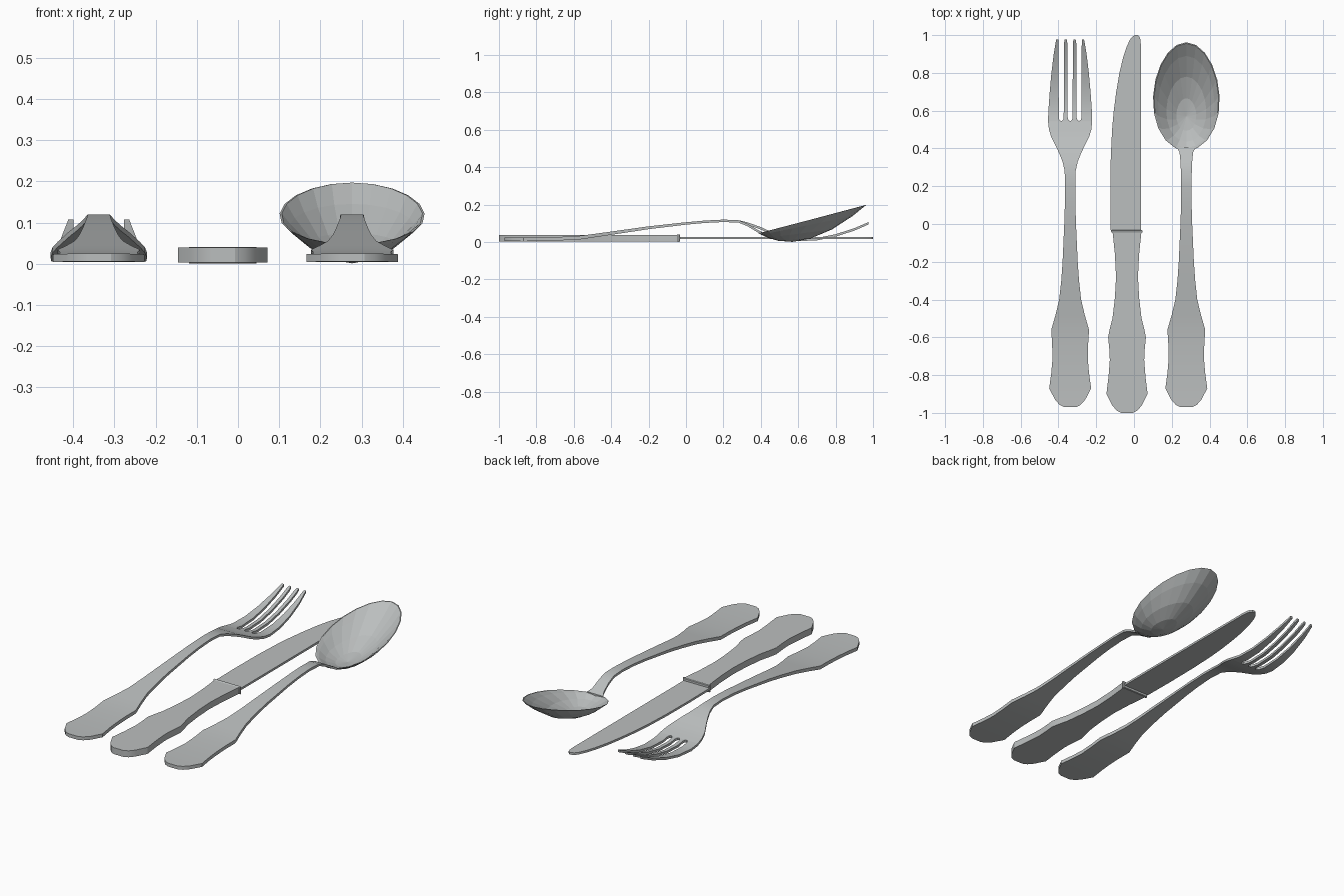
import bpy, bmesh, math

if "Cube" in bpy.data.objects:
    bpy.data.objects.remove(bpy.data.objects["Cube"])

steel = bpy.data.materials.new("brushed_steel")
steel.diffuse_color = (0.5, 0.52, 0.52, 1)
steel.use_nodes = True
steel.node_tree.nodes["Principled BSDF"].inputs["Base Color"].default_value = steel.diffuse_color


def loft(bm, rows):
    """Closed strip through rows of (y, x_left, x_right, z_bottom, z_top)."""
    rings = [[bm.verts.new(p) for p in ((l, y, b), (r, y, b), (r, y, t), (l, y, t))]
             for y, l, r, b, t in rows]
    for a, c in zip(rings, rings[1:]):
        for i in range(4):
            j = (i + 1) % 4
            bm.faces.new((a[i], a[j], c[j], c[i]))
    bm.faces.new(rings[0][::-1])
    bm.faces.new(rings[-1])


def finish(bm, name, x=0.0, smooth=True):
    bmesh.ops.recalc_face_normals(bm, faces=bm.faces)
    me = bpy.data.meshes.new(name)
    bm.to_mesh(me)
    bm.free()
    me.materials.append(steel)
    ob = bpy.data.objects.new(name, me)
    bpy.context.collection.objects.link(ob)
    ob.location.x = x
    if smooth:
        bpy.ops.object.select_all(action='DESELECT')
        ob.select_set(True)
        bpy.context.view_layer.objects.active = ob
        bpy.ops.object.shade_smooth_by_angle(angle=math.radians(25))
    return ob


def lerp(table, y):
    for (y0, a), (y1, b) in zip(table, table[1:]):
        if y <= y1:
            return a + (b - a) * max(0, (y - y0) / (y1 - y0))
    return table[-1][1]


# Shared handle: (y, half width) and (y, top height)
HANDLE = [(-0.97, 0.03), (-0.958, 0.055), (-0.93, 0.08), (-0.87, 0.111), (-0.79, 0.1),
          (-0.72, 0.094), (-0.64, 0.095), (-0.56, 0.1), (-0.48, 0.077), (-0.4, 0.058),
          (-0.3, 0.047), (-0.2, 0.04), (0, 0.031), (0.1, 0.028), (0.2, 0.027), (0.28, 0.029)]
RISE = [(-0.97, 0.025), (-0.87, 0.023), (-0.72, 0.025), (-0.56, 0.034), (-0.4, 0.056),
        (-0.2, 0.084), (0, 0.106), (0.1, 0.115), (0.2, 0.12), (0.28, 0.117)]
FORK_Z = RISE + [(0.33, 0.105), (0.4, 0.08), (0.46, 0.053), (0.53, 0.03), (0.6, 0.018),
                 (0.7, 0.022), (0.8, 0.042), (0.9, 0.074), (0.976, 0.107)]
SPOON_Z = RISE + [(0.33, 0.097), (0.38, 0.067), (0.41, 0.052)]
THICK = [(-0.97, 0.019), (-0.56, 0.019), (0, 0.013), (0.976, 0.013)]


def row(y, l, r, ztab):
    z = lerp(ztab, y)
    return (y, l, r, z - lerp(THICK, y), z)


# Fork: handle and head, then four tines
bm = bmesh.new()
head = HANDLE + [(0.33, 0.04), (0.37, 0.056), (0.4, 0.07), (0.46, 0.1), (0.5, 0.112), (0.545, 0.117)]
loft(bm, [row(y, -w, w, FORK_Z) for y, w in head])
OUTER = [(0.545, 0.117), (0.6, 0.115), (0.7, 0.108), (0.8, 0.099), (0.9, 0.087), (0.976, 0.074)]
SLOT = [(0.545, 0.0), (0.548, 0.007), (0.555, 0.011), (0.565, 0.013), (0.976, 0.0145)]
TINE_Y = [0.545, 0.548, 0.555, 0.565, 0.6, 0.65, 0.7, 0.75, 0.8, 0.85, 0.9, 0.955, 0.976]
for s in (-1, 1):
    inner, outer = [], []
    for y in TINE_Y:
        g = lerp(SLOT, y)
        tip = 0.003 if y > 0.97 else 0
        a = sorted((s * (g + tip), s * (0.047 - g - tip)))
        b = sorted((s * (0.047 + g), s * lerp(OUTER, y)))
        inner.append(row(y, *a, FORK_Z))
        outer.append(row(y, *b, FORK_Z))
    loft(bm, inner)
    loft(bm, outer)
finish(bm, "fork", -0.338)

# Spoon handle
bm = bmesh.new()
loft(bm, [row(y, -w, w, SPOON_Z) for y, w in HANDLE + [(0.33, 0.031), (0.38, 0.036), (0.405, 0.05)]])
finish(bm, "spoon_handle", 0.277)

# Spoon bowl: tilted egg-shaped rings closing toward the bottom
bm = bmesh.new()
N, rings = 20, []
for r in (1, 0.85, 0.6, 0.3):
    d = 1 - r * r
    ring = []
    for i in range(N):
        a = 2 * math.pi * i / N
        c = math.cos(a)
        ring.append(bm.verts.new((0.176 * r * math.sin(a) * (1 - 0.07 * c),
                                  0.675 - 0.105 * d + 0.287 * r * c,
                                  0.12 * (1 - d) + 0.075 * r * c * (1 - 0.8 * d) + 0.002)))
    rings.append(ring)
low = bm.verts.new((0, 0.57, 0.001))
for a, b in zip(rings, rings[1:]):
    for i in range(N):
        j = (i + 1) % N
        bm.faces.new((a[i], a[j], b[j], b[i]))
for i in range(N):
    bm.faces.new((rings[-1][i], rings[-1][(i + 1) % N], low))
bmesh.ops.recalc_face_normals(bm, faces=bm.faces)
if low.normal.z > 0 or low.link_faces[0].normal.z > 0:
    bmesh.ops.reverse_faces(bm, faces=bm.faces)
# inner skin and rim band give the bowl its thickness
geo = bmesh.ops.duplicate(bm, geom=bm.verts[:] + bm.edges[:] + bm.faces[:])
vmap = geo["vert_map"]
inside = [vmap[v] for ring in rings for v in ring] + [vmap[low]]
for v in inside:
    v.co.z += 0.007
for v in [vmap[v] for v in rings[0]]:
    v.co.z -= 0.007
    v.co.x *= 0.97
    v.co.y = 0.675 + (v.co.y - 0.675) * 0.98
for i in range(N):
    j = (i + 1) % N
    bm.faces.new((rings[0][i], rings[0][j], vmap[rings[0][j]], vmap[rings[0][i]]))
finish(bm, "spoon_bowl", 0.277, smooth=False)

# Knife handle
bm = bmesh.new()
grip = [(-1, 0.03), (-0.988, 0.055), (-0.96, 0.078), (-0.9, 0.109), (-0.81, 0.098), (-0.72, 0.091),
        (-0.66, 0.094), (-0.6, 0.1), (-0.55, 0.09), (-0.5, 0.077), (-0.39, 0.064), (-0.28, 0.058),
        (-0.16, 0.064), (-0.045, 0.076)]
loft(bm, [(y, -w, w, 0.003, 0.039) for y, w in grip])
finish(bm, "knife_handle", -0.037)

# Knife bolster
bm = bmesh.new()
loft(bm, [(y, -w, w, 0.021 - h, 0.021 + h)
          for y, w, h in ((-0.048, 0.079, 0.018), (-0.044, 0.082, 0.02),
                          (-0.036, 0.082, 0.02), (-0.032, 0.079, 0.017))])
finish(bm, "knife_bolster", -0.037)

# Knife blade: straight back, curved cutting edge
bm = bmesh.new()
blade = [(-0.04, -0.123, 0.037), (0.15, -0.125, 0.037), (0.35, -0.123, 0.037), (0.5, -0.116, 0.037),
         (0.6, -0.107, 0.037), (0.7, -0.094, 0.037), (0.8, -0.077, 0.037), (0.88, -0.058, 0.037),
         (0.94, -0.038, 0.037), (0.975, -0.022, 0.034), (0.992, -0.008, 0.029), (1.0, 0.005, 0.02)]
loft(bm, [(y, l, r, 0.015, 0.027) for y, l, r in blade])
finish(bm, "knife_blade")
